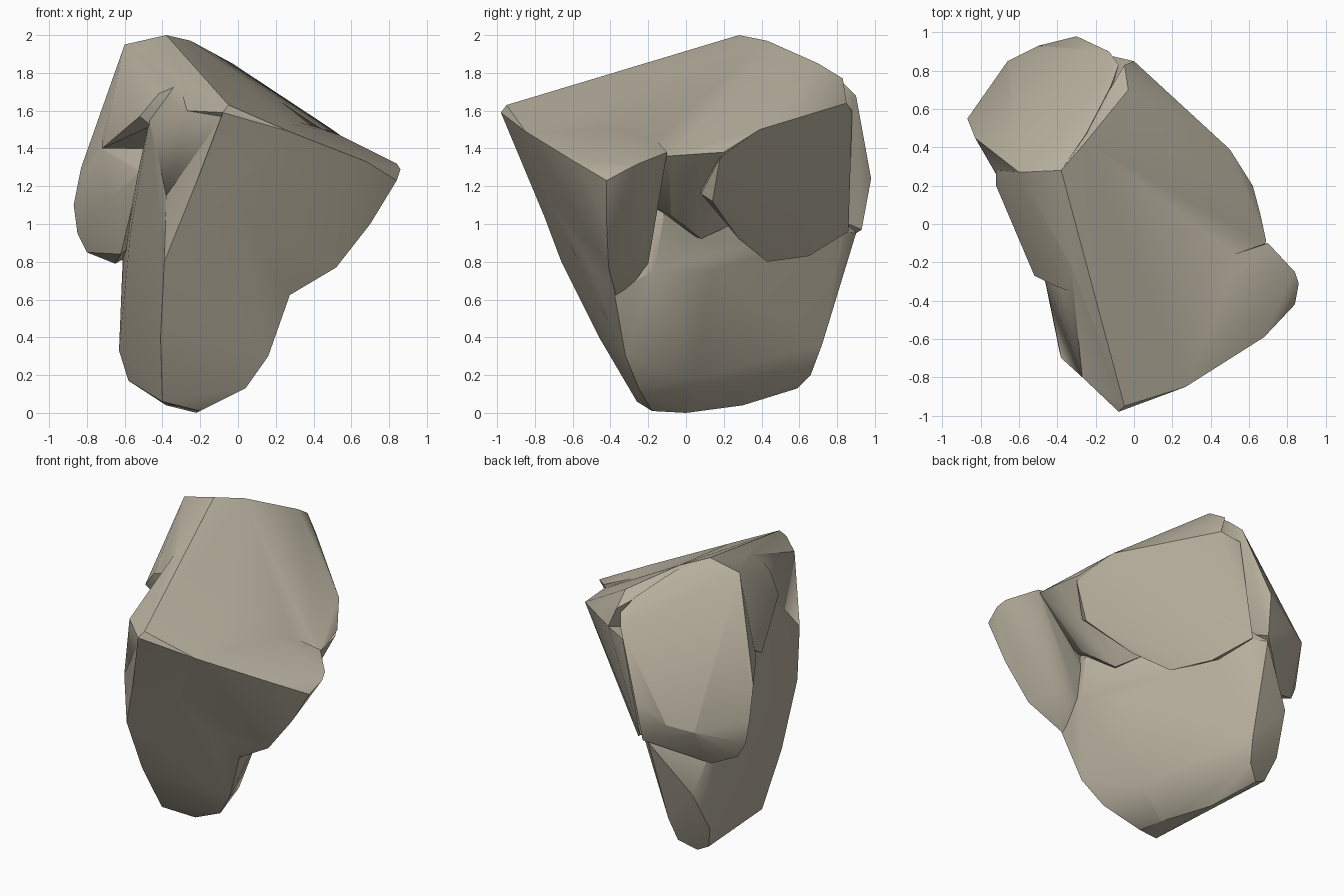
import bpy
import bmesh
from mathutils import Vector

default_cube = bpy.data.objects.get("Cube")
if default_cube:
    bpy.data.objects.remove(default_cube, do_unlink=True)

CENTIMETRE = 0.01


def make_stone_material():
    material = bpy.data.materials.new("warm_grey_stone")
    colour = (0.47, 0.43, 0.34, 1)
    material.use_nodes = True
    material.diffuse_color = colour
    shader = next(n for n in material.node_tree.nodes if n.type == "BSDF_PRINCIPLED")
    shader.inputs["Base Color"].default_value = colour
    shader.inputs["Roughness"].default_value = 0.9
    return material


def chunk(name, *groups):
    """Wrap a few corner points, given in centimetres, in a convex block of stone."""
    bm = bmesh.new()
    for group in groups:
        for corner in group:
            bm.verts.new(Vector(corner) * CENTIMETRE)
    hull = bmesh.ops.convex_hull(bm, input=bm.verts[:])
    leftovers = set(hull["geom_interior"]) | set(hull["geom_unused"])
    loose = [v for v in leftovers if isinstance(v, bmesh.types.BMVert)]
    bmesh.ops.delete(bm, geom=loose, context="VERTS")
    bmesh.ops.recalc_face_normals(bm, faces=bm.faces[:])
    mesh = bpy.data.meshes.new(name)
    bm.to_mesh(mesh)
    bm.free()
    stone = bpy.data.objects.new(name, mesh)
    bpy.context.collection.objects.link(stone)
    return stone


def fuse(body, part):
    """Merge a part into the body, leaving one closed surface."""
    union = body.modifiers.new("union", "BOOLEAN")
    union.operation = "UNION"
    union.solver = "EXACT"
    union.object = part
    bpy.context.view_layer.update()
    depsgraph = bpy.context.evaluated_depsgraph_get()
    merged = bpy.data.meshes.new_from_object(body.evaluated_get(depsgraph))
    body.modifiers.clear()
    body.data = merged
    bpy.data.objects.remove(part, do_unlink=True)


# Rounded foot of the slab, running diagonally from front to back
foot = [(-40, -26, 6), (4, -25, 13), (-20, -18, 1), (-22, 0, 0), (-38, 30, 4),
        (-50, 59, 13), (-58, 58, 17), (-40, 66, 20), (-63, 64, 33), (-37, 72, 36),
        (-2, 4, 18), (-25, 38, 19)]

# Upright slab above the foot, nearly vertical on the +x side
slab = [(16, -32, 30), (28, -38, 64), (-41, -46, 40), (-39, -66, 80), (-38, -70, 115),
        (30, -17, 75), (12, 13, 75), (-12, 42, 75), (-36, 78, 58), (-59, 77, 60),
        (-61, 62, 82), (-57, 22, 95), (-53, 12, 127), (-26, 84, 96), (-34, 90, 95),
        (30, -8, 125), (-8, 48, 130), (-47, -26, 155), (-27, -80, 160), (-8, -95, 157),
        (-23, -39, 176), (-38, 28, 198)]

# Sloping crown, highest along its -x edge, overhanging a scoop on the +x side
crown = [(-38, 28, 200), (-25, 43, 197), (-3, 70, 185), (-5, 83, 177), (-23, -39, 178),
         (-5, -95, 163), (-8, -98, 159), (-27, -80, 160), (66, 5, 137), (69, -9, 136),
         (27, -85, 149), (-47, -26, 155), (0, 85, 164), (25, 60, 158), (50, 39, 150),
         (62, 20, 138)]
crown_underside = [(36, -8, 105), (22, 8, 92), (-10, -30, 110), (-10, 45, 110)]

# Flat oval face, turned towards the back and +x, standing proud of the slab
oval_face = [(0, 85, 164), (25, 60, 158), (50, 39, 150), (62, 18, 135), (51, 14, 112),
             (49, 8, 116), (25, 28, 92), (6, 43, 80), (-9, 65, 83), (-25, 86, 96)]
oval_root = [(-30, 30, 150), (-10, 20, 110), (-30, 60, 95), (30, 8, 128), (-13, 88, 160)]

# Front face with a wedge jutting out at the +x corner
wedge = [(-8, -98, 159), (27, -85, 149), (68, -59, 133), (84, -42, 123), (86, -31, 129),
         (84, -25, 132), (70, -10, 138), (50, -30, 149), (70, -42, 100), (52, -41, 77),
         (46, -24, 82), (36, -20, 79), (30, -38, 65), (28, -32, 66), (60, -20, 115)]
wedge_root = [(-38, -65, 80), (20, -36, 58), (10, -30, 160), (10, -20, 80)]

# Thick plate at the back, with a broad face turned towards -x
plate_rim = [(-60, 27, 195), (-38, 28, 200), (-25, 47, 195), (-12, 72, 183), (-8, 83, 175),
             (-13, 90, 168), (-30, 98, 124), (-32, 93, 97), (-50, 93, 112), (-66, 85, 108),
             (-87, 55, 110), (-83, 45, 130), (-85, 56, 95), (-80, 58, 85), (-65, 65, 79)]
plate_root = [(-52, 20, 127), (-72, 26, 140), (-69, 32, 113), (-62, 42, 84), (-20, 40, 120)]

# Overhanging lip along the upper -x side
lip = [(-60, 27, 195), (-38, 28, 200), (-23, -39, 177), (-42, -32, 169), (-52, -27, 157),
       (-62, 0, 150), (-72, 20, 140), (-72, 28, 145), (-46, -26, 152), (-40, 20, 140)]

boulder = chunk("boulder", foot, slab)
fuse(boulder, chunk("crown", crown, crown_underside))
fuse(boulder, chunk("oval_block", oval_face, oval_root))
fuse(boulder, chunk("front_wedge", wedge, wedge_root))
fuse(boulder, chunk("back_plate", plate_rim, plate_root))
fuse(boulder, chunk("side_lip", lip))

boulder.data.materials.clear()
boulder.data.materials.append(make_stone_material())

# Slightly worn edges, smooth across the shallow facets
worn = boulder.modifiers.new("worn_edges", "BEVEL")
worn.width = 0.012
worn.segments = 1
worn.limit_method = "ANGLE"
worn.angle_limit = 0.7

bpy.ops.object.select_all(action="DESELECT")
boulder.select_set(True)
bpy.context.view_layer.objects.active = boulder
bpy.ops.object.shade_smooth_by_angle(angle=0.6)
